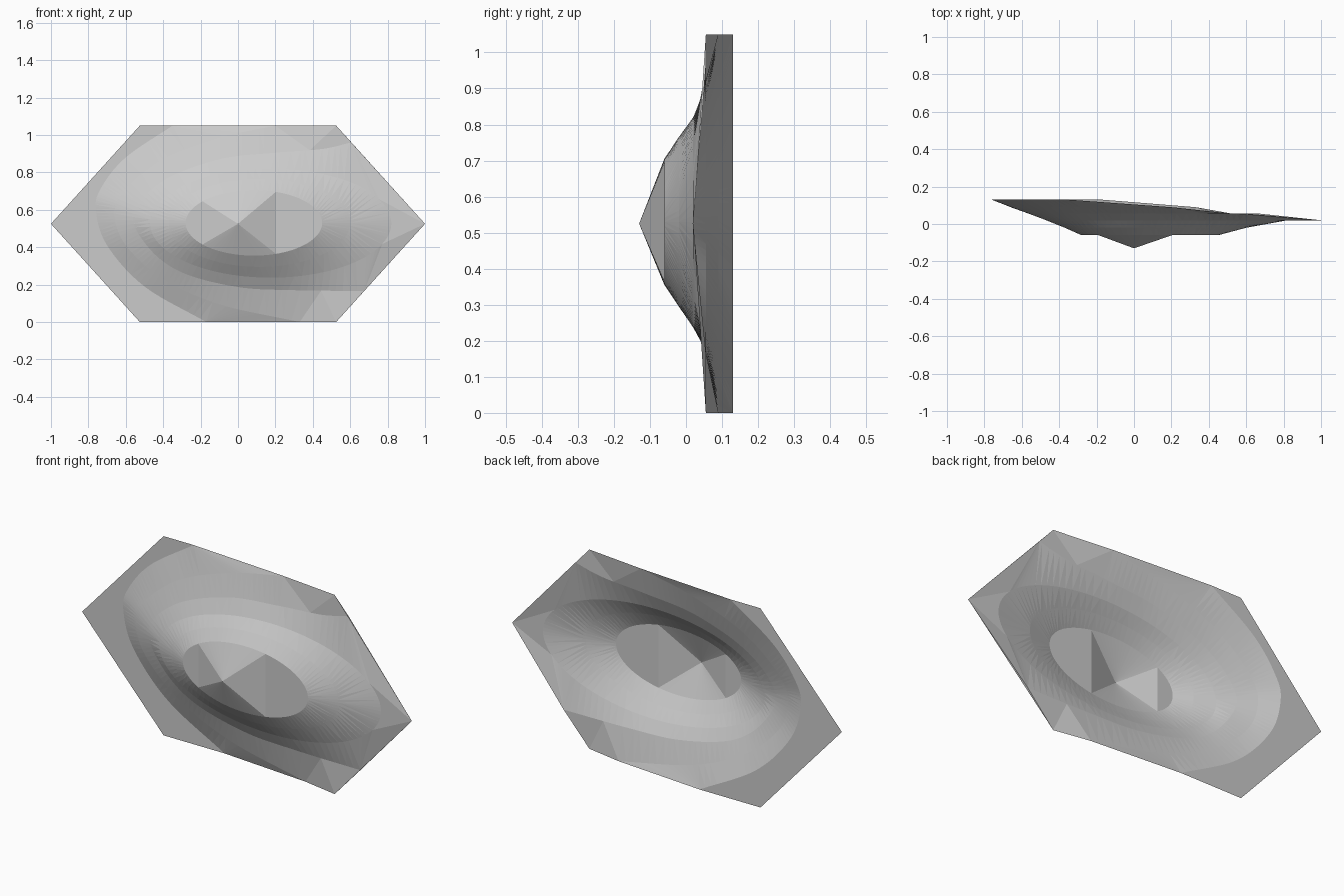
import bpy
import math
from mathutils import Vector
from mathutils.geometry import delaunay_2d_cdt

cube = bpy.data.objects.get("Cube")
if cube:
    bpy.data.objects.remove(cube, do_unlink=True)

points, depths, edges = [], [], []


def add_line(line, depth, closed=False):
    """Add one contour line at a constant depth as constrained edges."""
    start = len(points)
    points.extend(Vector(p) for p in line)
    depths.extend([depth] * len(line))
    edges.extend((i, i + 1) for i in range(start, len(points) - 1))
    if closed:
        edges.append((len(points) - 1, start))
    return start


def ellipse(left, right, bottom, top, count=96):
    cx, cz = (left + right) / 2, (bottom + top) / 2
    turns = [math.tau * i / count for i in range(count)]
    return [(cx + (right - left) / 2 * math.cos(a),
             cz + (top - bottom) / 2 * math.sin(a)) for a in turns]


def smooth_path(controls, steps=10):
    """Catmull-Rom curve through the control points."""
    c = [Vector(p) for p in controls]
    c = [2 * c[0] - c[1]] + c + [2 * c[-1] - c[-2]]
    path = []
    for a, b, d, e in zip(c, c[1:], c[2:], c[3:]):
        for s in range(steps):
            t = s / steps
            path.append(0.5 * (2 * b + (d - a) * t + (2 * a - 5 * b + 4 * d - e) * t**2
                               + (3 * b - a - 3 * d + e) * t**3))
    return path + [c[-2]]


# Peak point and the flat-topped rim around it
add_line([(0, 0.525)], -0.13)
rim = ellipse(-0.28, 0.45, 0.355, 0.705)
rim_start = add_line(rim, -0.06, True)

# Creases that bound the faceted peak at both ends
for x in (-0.2, 0.2):
    ends = []
    for upper in (True, False):
        side = [i for i, p in enumerate(rim) if (p[1] > 0.53) == upper]
        ends.append(rim_start + min(side, key=lambda i: abs(rim[i][0] - x)))
    edges.append(tuple(ends))

# Closed slope contours
add_line(ellipse(-0.37, 0.60, 0.295, 0.765), -0.02, True)
add_line(ellipse(-0.47, 0.82, 0.237, 0.82), 0.02, True)

# Open contours running out to the border
add_line(smooth_path([(0.606, 0.96), (0.45, 0.925), (0.2, 0.905), (-0.1, 0.87),
                      (-0.4, 0.755), (-0.56, 0.58), (-0.48, 0.4), (-0.3, 0.265),
                      (0, 0.187), (0.3, 0.17), (0.675, 0.166)]), 0.055)
add_line(smooth_path([(0.2, 1.05), (-0.1, 0.985), (-0.4, 0.87), (-0.6, 0.71),
                      (-0.66, 0.58), (-0.6, 0.41), (-0.4, 0.23), (-0.1, 0.095),
                      (0.33, 0)]), 0.09)
add_line(smooth_path([(-0.35, 1.05), (-0.6, 0.88), (-0.73, 0.72), (-0.76, 0.6),
                      (-0.7, 0.41), (-0.5, 0.19), (-0.17, 0)]), 0.13)

# Hexagonal border corners
for x, z, depth in ((-1, 0.525, 0.13), (1, 0.525, 0.02), (-0.525, 0, 0.13),
                    (-0.525, 1.05, 0.13), (0.525, 0, 0.055), (0.525, 1.05, 0.055)):
    add_line([(x, z)], depth)

# Triangulate the contours into one faceted sheet
flat, _, faces, origins, _, _ = delaunay_2d_cdt(points, edges, [], 0, 1e-5)
verts = [(p.x, depths[o[0]] if o else 0.05, p.y) for p, o in zip(flat, origins)]
mesh = bpy.data.meshes.new("terrain_sheet")
mesh.from_pydata(verts, [], faces)
mesh.validate()
sheet = bpy.data.objects.new("terrain_sheet", mesh)
bpy.context.collection.objects.link(sheet)

grey = bpy.data.materials.new("plain_grey")
grey.use_nodes = True
grey.diffuse_color = (0.6, 0.6, 0.6, 1)
grey.node_tree.nodes["Principled BSDF"].inputs["Base Color"].default_value = (0.6, 0.6, 0.6, 1)
mesh.materials.append(grey)
